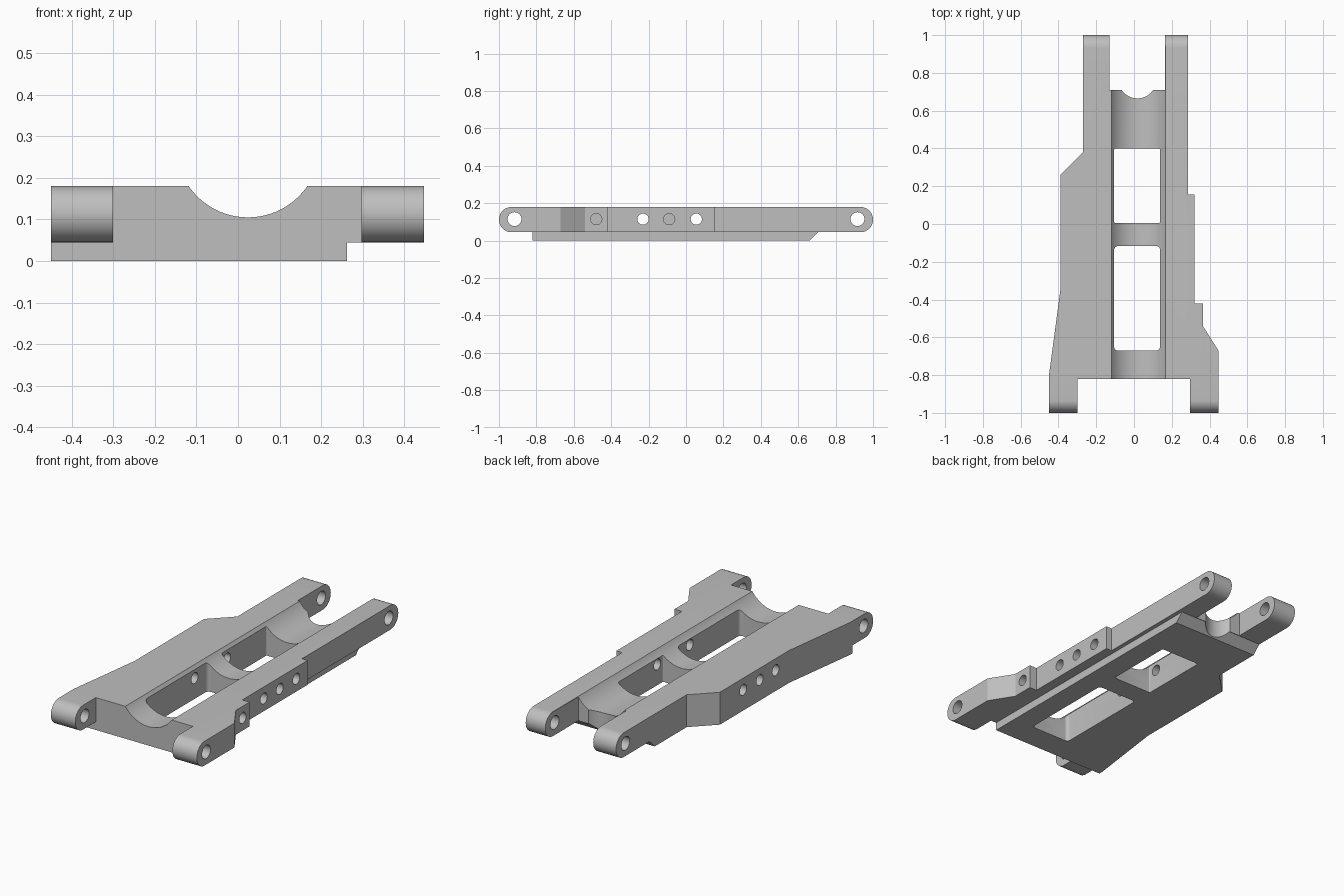
import bpy, bmesh, math
from mathutils import Vector

if "Cube" in bpy.data.objects:
    bpy.data.objects.remove(bpy.data.objects["Cube"], do_unlink=True)

grey = bpy.data.materials.new("plain_grey")
grey.use_nodes = True
colour = (0.52, 0.52, 0.52, 1)
grey.diffuse_color = colour
grey.node_tree.nodes["Principled BSDF"].inputs["Base Color"].default_value = colour


def place(a, b, d, axis):
    """Profile point (a, b) at depth d along the axis."""
    return {"x": Vector((d, a, b)), "y": Vector((a, d, b)), "z": Vector((a, b, d))}[axis]


def prism(name, points, axis, lo, hi):
    bm = bmesh.new()
    base = bm.faces.new([bm.verts.new(place(a, b, lo, axis)) for a, b in points])
    out = bmesh.ops.extrude_face_region(bm, geom=[base])
    top = [v for v in out["geom"] if isinstance(v, bmesh.types.BMVert)]
    bmesh.ops.translate(bm, verts=top, vec=place(0, 0, hi - lo, axis))
    bmesh.ops.recalc_face_normals(bm, faces=bm.faces)
    mesh = bpy.data.meshes.new(name)
    bm.to_mesh(mesh)
    bm.free()
    mesh.materials.append(grey)
    obj = bpy.data.objects.new(name, mesh)
    bpy.context.collection.objects.link(obj)
    return obj


def arc(cx, cy, r, start, end, steps):
    angles = [math.radians(start + (end - start) * i / steps) for i in range(steps + 1)]
    return [(cx + r * math.cos(t), cy + r * math.sin(t)) for t in angles]


def circle(cx, cy, r, sides=48):
    return arc(cx, cy, r, 0, 360, sides)[:-1]


def rounded_box(x0, x1, y0, y1, r):
    return (arc(x1 - r, y1 - r, r, 0, 90, 6) + arc(x0 + r, y1 - r, r, 90, 180, 6)
            + arc(x0 + r, y0 + r, r, 180, 270, 6) + arc(x1 - r, y0 + r, r, 270, 360, 6))


def boolean(obj, tool, operation):
    tool.hide_render = True
    mod = obj.modifiers.new("shape", "BOOLEAN")
    mod.operation, mod.solver, mod.object = operation, "EXACT", tool
    bpy.context.view_layer.objects.active = obj
    bpy.ops.object.modifier_apply(modifier=mod.name)


LOW, HIGH = 0.045, 0.18
MID = (LOW + HIGH) / 2
ROUND = (HIGH - LOW) / 2

# Main body: plan outline with two legs at each end
left_edge = [(-0.45, -0.8), (-0.39, -0.35), (-0.39, 0.26), (-0.27, 0.38)]
outline = [(-0.45, -1.1)] + left_edge + [
    (-0.27, 1.1), (-0.13, 1.1), (-0.13, 0.71), (0.165, 0.71), (0.165, 1.1), (0.285, 1.1),
    (0.285, 0.155), (0.32, 0.155), (0.32, -0.42), (0.365, -0.42), (0.365, -0.54),
    (0.447, -0.67), (0.447, -1.1), (0.297, -1.1), (0.297, -0.82), (-0.30, -0.82), (-0.30, -1.1)]
body = prism("arm_body", outline, "z", -0.1, 0.3)

# Side profile rounds off the leg ends
stadium = arc(1 - ROUND, MID, ROUND, -90, 90, 24) + arc(ROUND - 1, MID, ROUND, 90, 270, 24)
tools = [prism("side_profile", stadium, "x", -1, 1)]
boolean(body, tools[0], "INTERSECT")

# Base plate, flush on one side and chamfered at the back
plate_outline = [(-0.45, -0.82)] + left_edge + [(-0.27, 0.8), (0.262, 0.8), (0.262, -0.82)]
plate = prism("base_plate", plate_outline, "z", -0.1, 0.2)
plate_side = prism("plate_profile", [(-1, 0), (0.66, 0), (0.707, LOW), (-1, LOW)], "x", -1, 1)
boolean(plate, plate_side, "INTERSECT")
tools.append(plate_side)

# Windows and round back notch go through both parts
through = [
    prism("front_window", rounded_box(-0.105, 0.138, -0.67, -0.117, 0.02), "z", -0.2, 0.4),
    prism("back_window", rounded_box(-0.105, 0.138, 0.005, 0.40, 0.007), "z", -0.2, 0.4),
    prism("back_notch", circle(0.018, 0.765, 0.1), "z", -0.2, 0.4)]

# Lengthwise trough, hinge pin holes and side holes only cut the body
body_cuts = [prism("trough", circle(0.024, 0.278, 0.173, 96), "y", -1.2, 1.2)]
for y in (-0.917, 0.917):
    body_cuts.append(prism("pin_hole", circle(y, 0.115, 0.037), "x", -1, 1))
for y in (-0.23, -0.09, 0.055):
    inner = 0.16 if y == -0.09 else 0.12
    body_cuts.append(prism("side_hole", circle(y, 0.115, 0.03, 32), "x", inner, 1))
    body_cuts.append(prism("side_hole", circle(y, 0.115, 0.03, 32), "x", -1, 0.03 - inner))
body_cuts.append(prism("side_hole", circle(-0.48, 0.115, 0.03, 32), "x", 0.2, 1))

for cutter in through:
    boolean(plate, cutter, "DIFFERENCE")
for cutter in through + body_cuts:
    boolean(body, cutter, "DIFFERENCE")
for tool in tools + through + body_cuts:
    bpy.data.objects.remove(tool, do_unlink=True)

# Smooth curved walls, crisp edges
for obj in (body, plate):
    bpy.ops.object.select_all(action="DESELECT")
    obj.select_set(True)
    bpy.context.view_layer.objects.active = obj
    bpy.ops.object.shade_smooth_by_angle(angle=math.radians(25))
